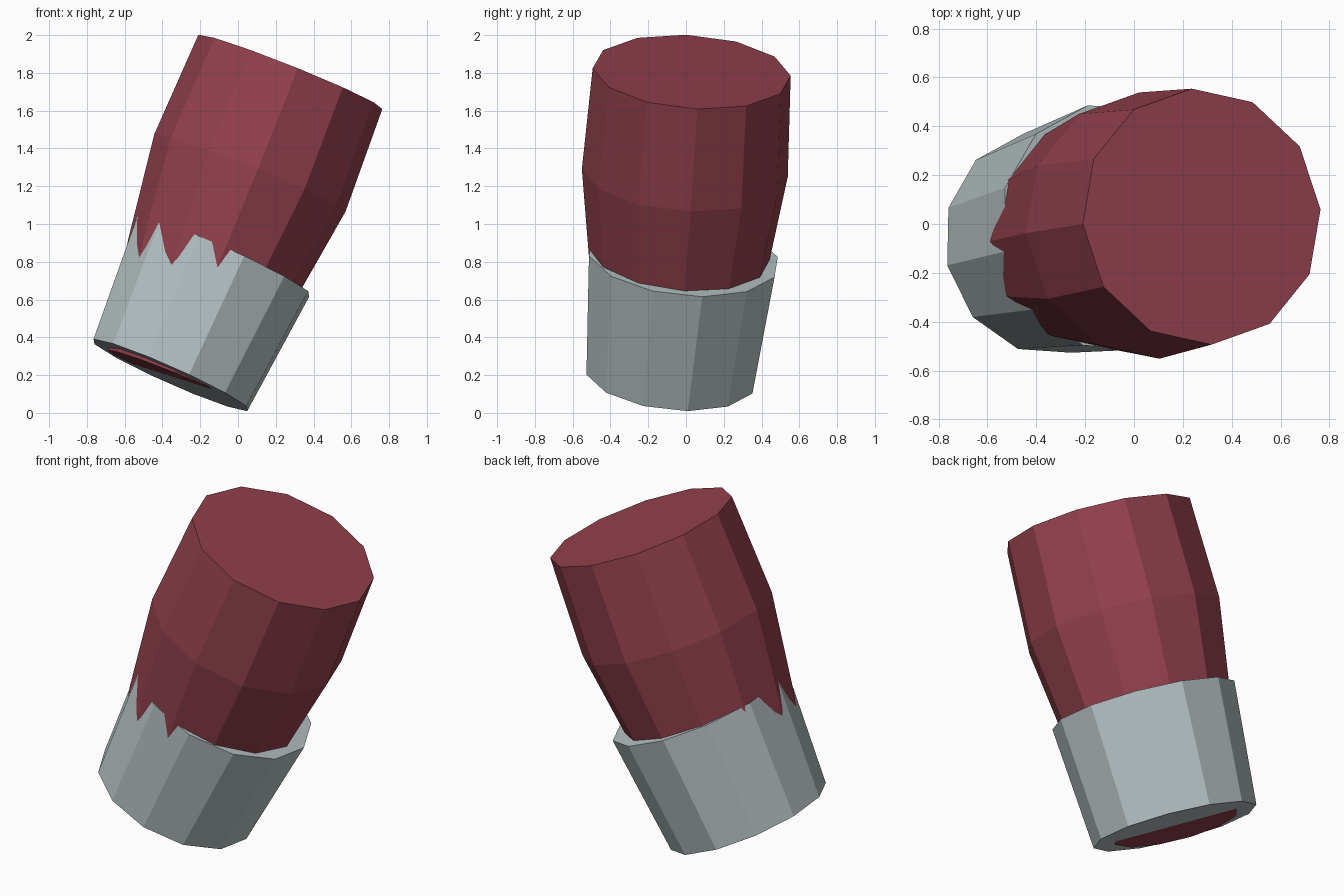
import bpy, bmesh, math
from mathutils import Vector

if "Cube" in bpy.data.objects:
    bpy.data.objects.remove(bpy.data.objects["Cube"])

SIDES = 12


def material(name, rgb):
    m = bpy.data.materials.new(name)
    m.diffuse_color = (*rgb, 1.0)
    m.use_nodes = True
    m.node_tree.nodes["Principled BSDF"].inputs["Base Color"].default_value = m.diffuse_color
    return m


def barrel(name, bottom, top, corner, rings, mat):
    """Capped faceted tube along bottom->top; rings are (fraction, radius).
    One row of corners points along the corner direction."""
    bottom, top, corner = Vector(bottom), Vector(top), Vector(corner)
    axis = (top - bottom).normalized()
    e1 = (corner - axis * corner.dot(axis)).normalized()
    e2 = axis.cross(e1)
    bm = bmesh.new()
    loops = []
    for frac, radius in rings:
        centre = bottom.lerp(top, frac)
        loops.append([bm.verts.new(centre + radius * (
            e1 * math.cos(math.tau * i / SIDES) + e2 * math.sin(math.tau * i / SIDES)))
            for i in range(SIDES)])
    for low, high in zip(loops, loops[1:]):
        for i in range(SIDES):
            j = (i + 1) % SIDES
            bm.faces.new((low[i], low[j], high[j], high[i]))
    bm.faces.new(loops[0][::-1])
    bm.faces.new(loops[-1])
    bmesh.ops.recalc_face_normals(bm, faces=bm.faces)
    mesh = bpy.data.meshes.new(name)
    bm.to_mesh(mesh)
    bm.free()
    mesh.materials.append(mat)
    obj = bpy.data.objects.new(name, mesh)
    bpy.context.collection.objects.link(obj)
    return obj


red = material("dark_red", (0.29, 0.052, 0.076))
grey = material("light_grey", (0.47, 0.54, 0.55))

# Bulging body, tapering down through the sleeve
barrel("body", (-0.365, -0.079, 0.201), (0.277, 0.03, 1.805), (0.4875, 0.03, -0.197),
       [(0, 0.35), (1 / 3, 0.467), (2 / 3, 0.547), (1, 0.526)], red)

# Flared sleeve around the lower half
barrel("sleeve", (-0.358, -0.08, 0.2), (-0.078, -0.014, 0.828), (0.41, 0.09, -0.195),
       [(0, 0.458), (1, 0.512)], grey)
